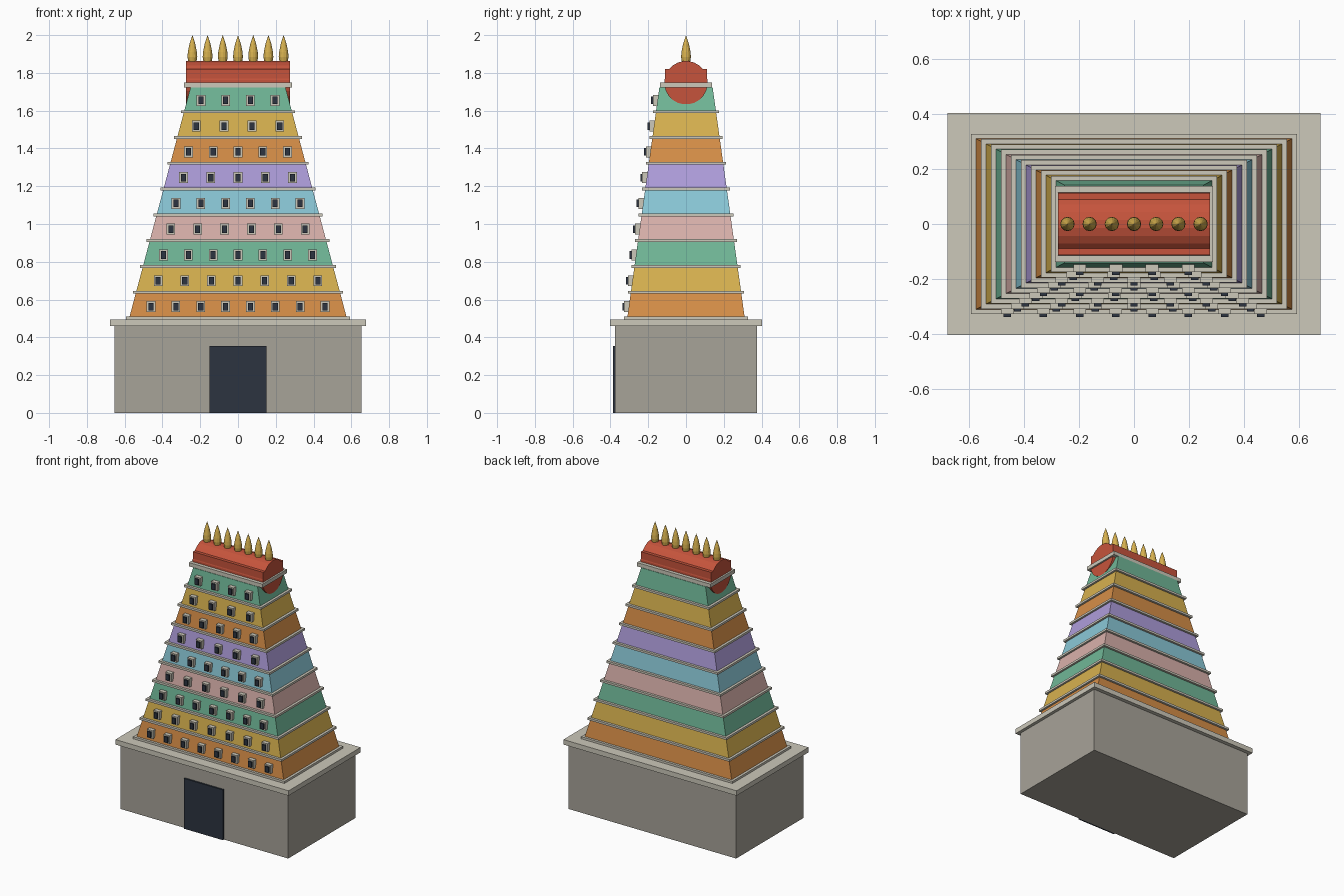
import bpy, bmesh, math
from mathutils import Matrix

if "Cube" in bpy.data.objects:
    bpy.data.objects.remove(bpy.data.objects["Cube"])


def material(name, r, g, b):
    lin = [((c / 255 + 0.055) / 1.055) ** 2.4 for c in (r, g, b)]
    m = bpy.data.materials.new(name)
    m.diffuse_color = (*lin, 1)
    m.use_nodes = True
    m.node_tree.nodes["Principled BSDF"].inputs["Base Color"].default_value = m.diffuse_color
    return m


WALL = material("grey stone", 167, 163, 153)
TRIM = material("pale stone", 204, 200, 186)
DARK = material("dark opening", 44, 52, 64)
RED = material("roof red", 198, 84, 60)
ORANGE = material("orange", 214, 142, 71)
YELLOW = material("yellow", 215, 177, 79)
GREEN = material("green", 112, 183, 151)
PINK = material("pink", 217, 177, 171)
BLUE = material("light blue", 138, 200, 215)
PURPLE = material("purple", 174, 157, 219)


def finish(bm, name, mat):
    bmesh.ops.recalc_face_normals(bm, faces=bm.faces)
    me = bpy.data.meshes.new(name)
    bm.to_mesh(me)
    bm.free()
    me.materials.append(mat)
    ob = bpy.data.objects.new(name, me)
    bpy.context.collection.objects.link(ob)
    return ob


def add_box(bm, x, y, z0, z1, top=None, cx=0, cy=0):
    """Box of half sizes x, y; top gives other half sizes for a taper."""
    tx, ty = top or (x, y)
    for v in bmesh.ops.create_cube(bm, size=2)["verts"]:
        up = v.co.z > 0
        v.co = (cx + v.co.x * (tx if up else x),
                cy + v.co.y * (ty if up else y), z1 if up else z0)


def box(name, mat, *args, **kw):
    bm = bmesh.new()
    add_box(bm, *args, **kw)
    return finish(bm, name, mat)


# Gate base with cornice and doorway
box("gate_base", WALL, 0.655, 0.375, 0, 0.46)
box("base_cornice", TRIM, 0.677, 0.402, 0.46, 0.495)
box("doorway", DARK, 0.152, 0.008, 0, 0.355, cy=-0.379)

# Nine tapering tiers, each with a ledge and a row of niches on the front
Z0, PITCH, DX, DY = 0.495, 0.1365, 0.0363, 0.019
tiers = [ORANGE, YELLOW, GREEN, PINK, BLUE, PURPLE, ORANGE, YELLOW, GREEN]
frames, openings = bmesh.new(), bmesh.new()
for i, mat in enumerate(tiers):
    z, hx, hy = Z0 + i * PITCH, 0.578 - i * DX, 0.312 - i * DY
    box(f"tier_{i + 1}", mat, hx, hy, z, z + PITCH, top=(hx - DX, hy - DY))
    box(f"ledge_{i + 1}", TRIM, hx + 0.014, hy + 0.015, z, z + 0.015)
    n = 8 - (i + 1) // 2
    zc = z + 0.068
    for k in range(n):
        x = (k - (n - 1) / 2) * 0.91 * 2 * hx / n
        add_box(frames, 0.023, 0.018, zc - 0.029, zc + 0.029, cx=x, cy=0.003 - hy)
        add_box(openings, 0.0135, 0.008, zc - 0.02, zc + 0.02, cx=x, cy=-hy - 0.017)
finish(frames, "niche_frames", TRIM)
finish(openings, "niche_openings", DARK)

# Barrel roof on its slab
box("roof_slab", TRIM, 0.287, 0.138, 1.7235, 1.75)
box("roof_block", RED, 0.275, 0.112, 1.75, 1.82)
bm = bmesh.new()
bmesh.ops.create_cone(bm, cap_ends=True, segments=24, radius1=0.115, radius2=0.115,
                      depth=0.55, matrix=Matrix.Rotation(math.pi / 2, 4, 'Y')
                      @ Matrix.Rotation(math.radians(7.5), 4, 'Z'))
bmesh.ops.translate(bm, verts=bm.verts, vec=(0, 0, 1.748))
finish(bm, "barrel_roof", RED)

# Row of seven pointed finials along the ridge
PROFILE = [(0.021, 1.855), (0.026, 1.885), (0.024, 1.91), (0.015, 1.955), (0.0, 2.0)]
bm = bmesh.new()
SIDES = 12
for k in range(7):
    cx = (k - 3) * 0.0805
    rings = [[bm.verts.new((cx + r * math.cos(a), r * math.sin(a), z))
              for a in (2 * math.pi * s / SIDES for s in range(SIDES))]
             for r, z in PROFILE[:-1]]
    tip = bm.verts.new((cx, 0, PROFILE[-1][1]))
    bm.faces.new(rings[0])
    for s in range(SIDES):
        t = (s + 1) % SIDES
        for lo, hi in zip(rings, rings[1:]):
            bm.faces.new((lo[s], lo[t], hi[t], hi[s]))
        bm.faces.new((rings[-1][s], rings[-1][t], tip))
finish(bm, "finials", YELLOW)
